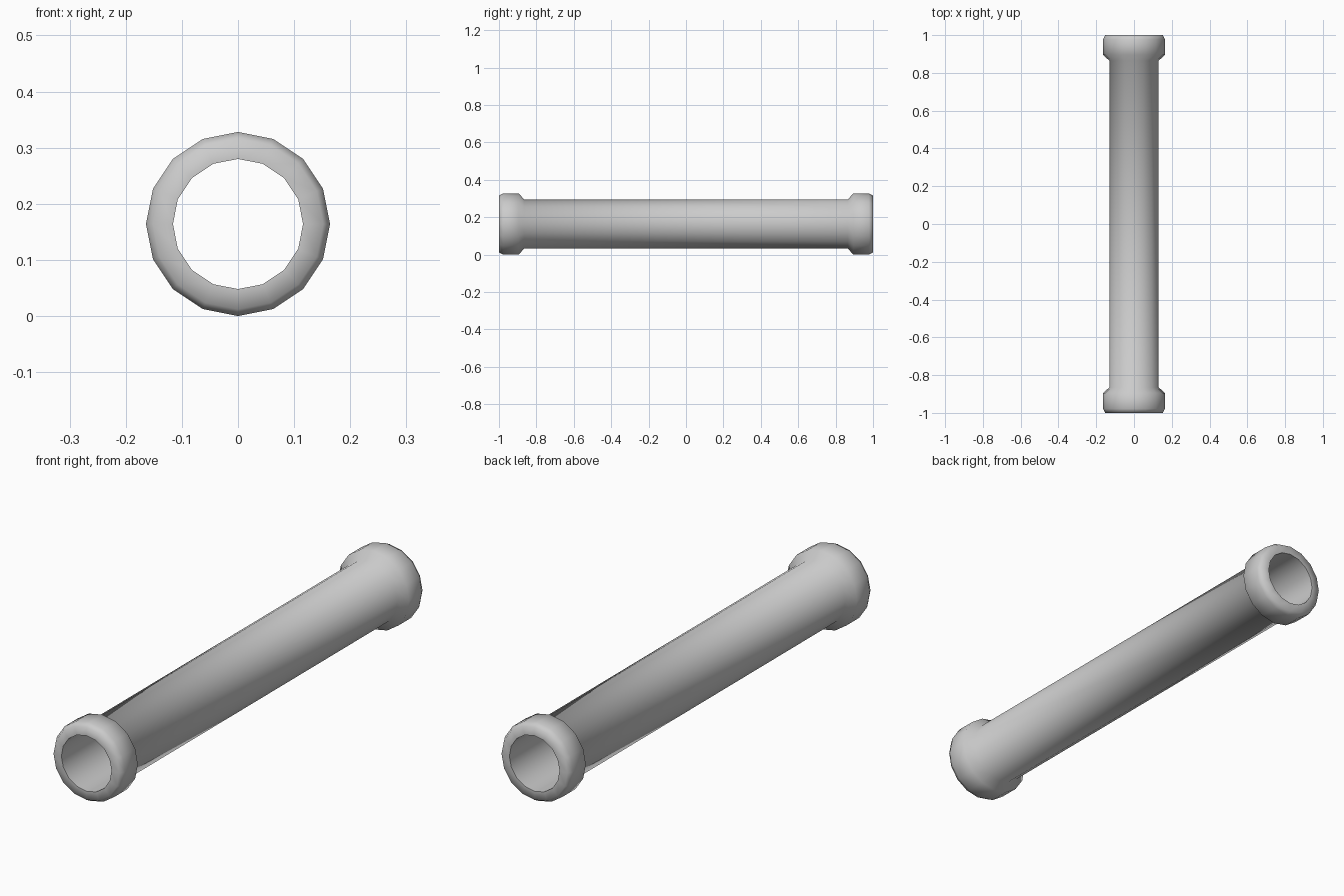
import bpy, bmesh, math

if "Cube" in bpy.data.objects:
    bpy.data.objects.remove(bpy.data.objects["Cube"])

SIDES = 16
R = 0.164  # collar radius, also the axis height

# Half profile (radius, y): from the bore rim, around the collar, onto the tube
half = [(0.116, 1.0), (0.152, 1.0), (R, 0.978), (R, 0.895), (0.131, 0.865)]
profile = half + [(r, -y) for r, y in reversed(half)]

# Lathe the closed profile around the y axis
bm = bmesh.new()
rings = []
for r, y in profile:
    angles = [2 * math.pi * i / SIDES for i in range(SIDES)]
    rings.append([bm.verts.new((r * math.cos(a), y, R + r * math.sin(a))) for a in angles])
for k, ring in enumerate(rings):
    nxt = rings[(k + 1) % len(rings)]
    for i in range(SIDES):
        j = (i + 1) % SIDES
        bm.faces.new((ring[i], ring[j], nxt[j], nxt[i]))
bmesh.ops.recalc_face_normals(bm, faces=bm.faces)

# Hollow tube with a chamfered collar at each end
mesh = bpy.data.meshes.new("collared_pipe")
bm.to_mesh(mesh)
bm.free()
pipe = bpy.data.objects.new("collared_pipe", mesh)
bpy.context.collection.objects.link(pipe)
bpy.context.view_layer.objects.active = pipe
pipe.select_set(True)
bpy.ops.object.shade_smooth_by_angle(angle=math.radians(65))
